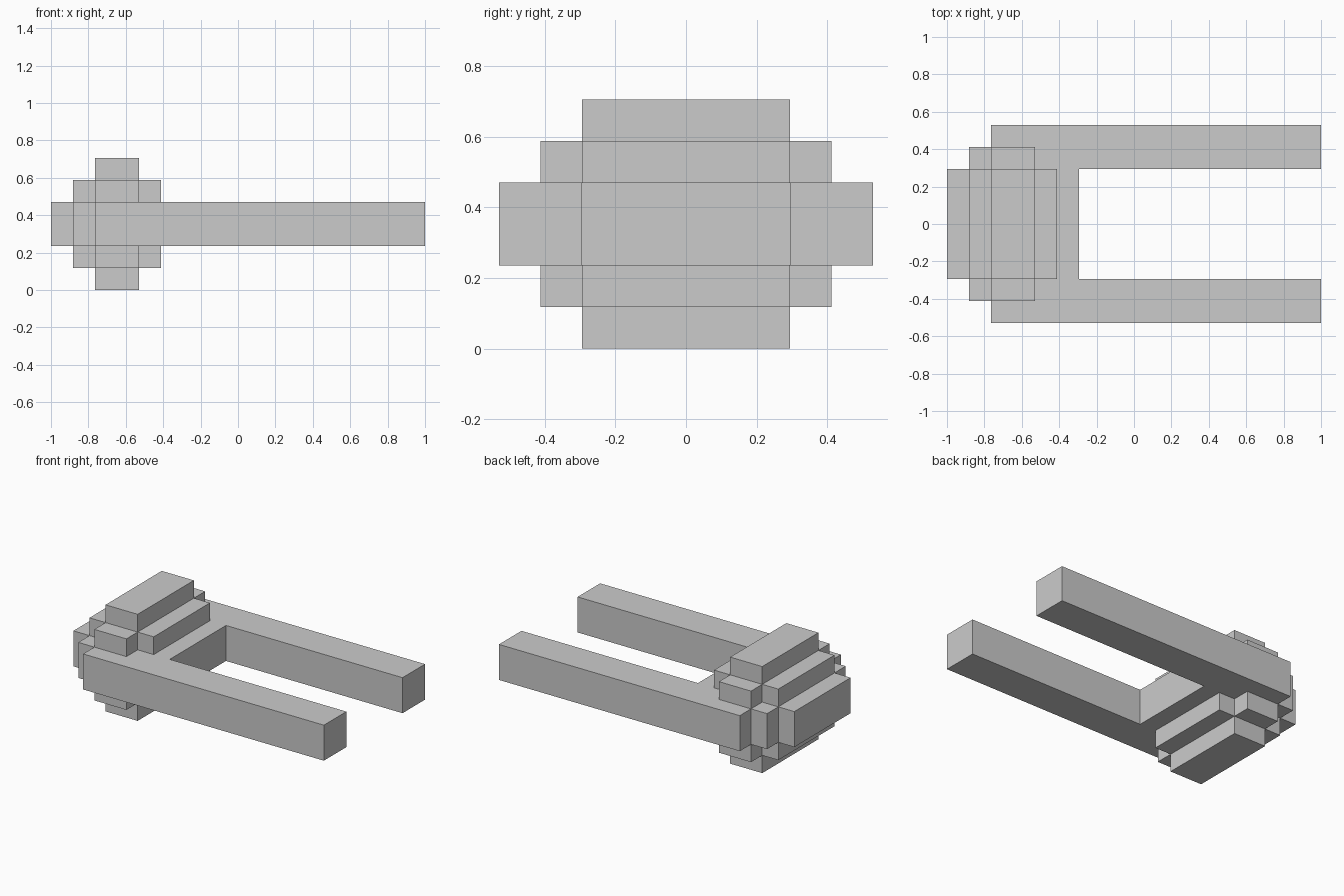
import bpy
import bmesh
from itertools import product
from mathutils import Vector

if "Cube" in bpy.data.objects:
    bpy.data.objects.remove(bpy.data.objects["Cube"])

U = 2 / 17  # one block


def box(x, y, z):
    """Set of unit blocks filling the given index ranges."""
    return set(product(range(*x), range(*y), range(*z)))


def shell(name, cells):
    """Mesh only the outer skin of a block set, with flat areas merged."""
    bm = bmesh.new()
    for cell in cells:
        for axis, sign in product(range(3), (-1, 1)):
            n = [0, 0, 0]
            n[axis] = sign
            if tuple(c + d for c, d in zip(cell, n)) in cells:
                continue
            a, b = Vector(), Vector()
            a[(axis + 1) % 3] = 0.5
            b[(axis + 2) % 3] = 0.5
            mid = Vector(cell) + Vector((0.5, 0.5, 0.5)) + Vector(n) * 0.5
            corners = [mid - a - b, mid + a - b, mid + a + b, mid - a + b]
            if sign < 0:
                corners.reverse()
            # x is 17 blocks long, y is 9 blocks wide
            bm.faces.new([bm.verts.new((p - Vector((8.5, 4.5, 0))) * U)
                          for p in corners])
    bmesh.ops.remove_doubles(bm, verts=bm.verts, dist=U * 0.01)
    bmesh.ops.dissolve_limit(bm, angle_limit=0.01, verts=bm.verts, edges=bm.edges)
    mesh = bpy.data.meshes.new(name)
    bm.to_mesh(mesh)
    bm.free()
    obj = bpy.data.objects.new(name, mesh)
    bpy.context.collection.objects.link(obj)
    return obj


# Stepped rounded head: centre section, then narrower steps towards each end
head = (box((2, 4), (2, 7), (0, 6)) | box((1, 5), (2, 7), (1, 5))
        | box((0, 6), (2, 7), (2, 4))
        | box((2, 4), (1, 8), (1, 5)) | box((1, 5), (1, 8), (2, 4)))

# Two long prongs along the sides of the head
prongs = set()
for y in (0, 7):
    prongs |= box((2, 17), (y, y + 2), (2, 4))

shell("forked_handle", head | prongs)
